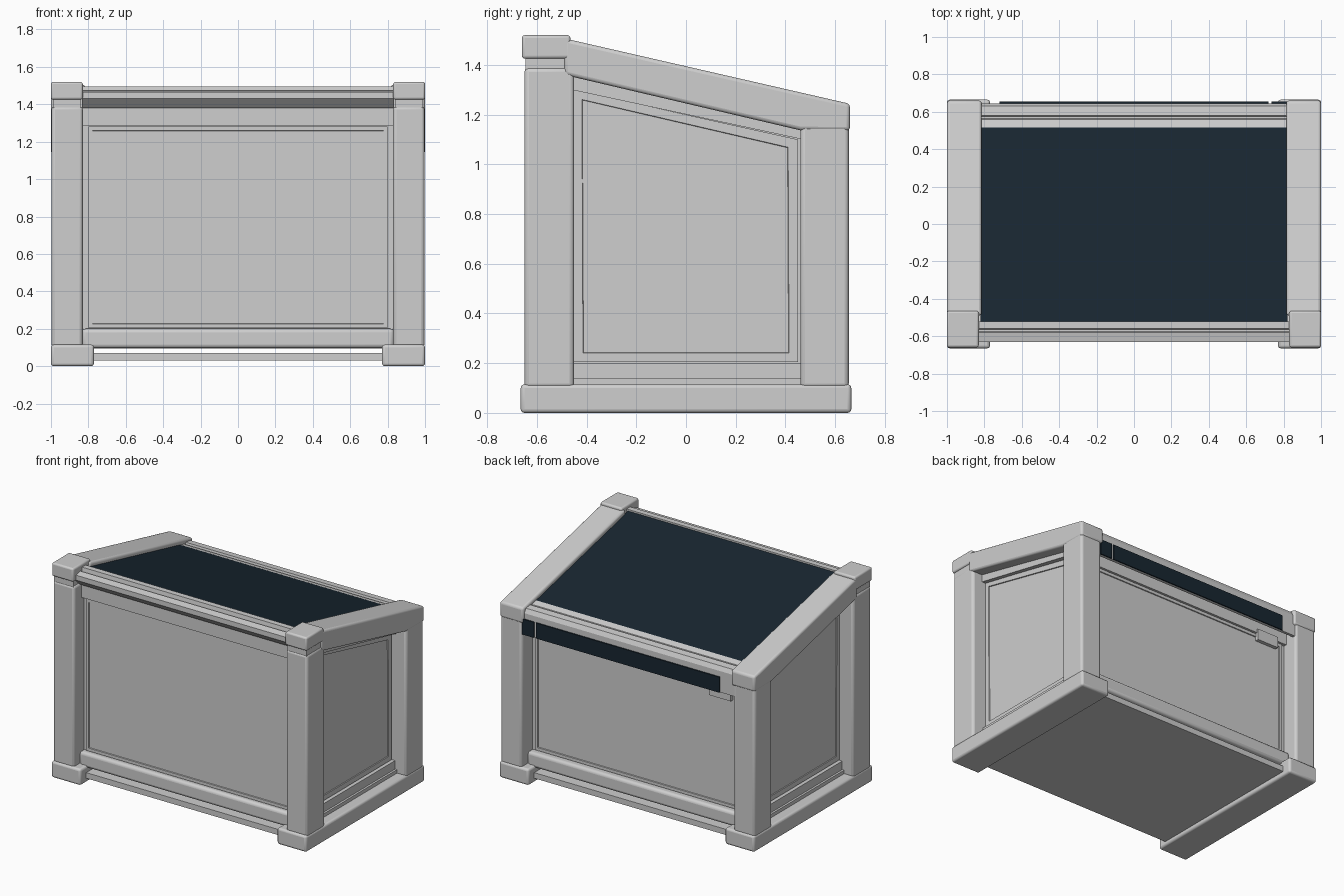
import bpy, bmesh
from mathutils import Vector

if "Cube" in bpy.data.objects:
    bpy.data.objects.remove(bpy.data.objects["Cube"])


def material(name, color):
    m = bpy.data.materials.new(name)
    m.use_nodes = True
    m.diffuse_color = (*color, 1)
    m.node_tree.nodes["Principled BSDF"].inputs["Base Color"].default_value = (*color, 1)
    return m


GREY = material("light_grey", (0.62, 0.62, 0.62))
NAVY = material("dark_navy", (0.009, 0.019, 0.03))


def finish(name, bm, mat, bevel):
    bmesh.ops.recalc_face_normals(bm, faces=bm.faces)
    mesh = bpy.data.meshes.new(name)
    bm.to_mesh(mesh)
    bm.free()
    mesh.materials.append(mat)
    ob = bpy.data.objects.new(name, mesh)
    bpy.context.collection.objects.link(ob)
    if bevel:
        mod = ob.modifiers.new("Bevel", "BEVEL")
        mod.width, mod.segments = bevel, 3
        bpy.context.view_layer.objects.active = ob
        ob.select_set(True)
        bpy.ops.object.shade_smooth_by_angle()
        ob.select_set(False)
    return ob


def slab(name, points, offset, mat=GREY, bevel=0, inset=0, depth=0.006):
    """Extrude a polygon by offset, optionally with a recessed inner field."""
    bm = bmesh.new()
    face = bm.faces.new([bm.verts.new(p) for p in points])
    out = bmesh.ops.extrude_face_region(bm, geom=[face], use_keep_orig=True)["geom"]
    bmesh.ops.translate(bm, vec=Vector(offset),
                        verts=[g for g in out if isinstance(g, bmesh.types.BMVert)])
    bmesh.ops.recalc_face_normals(bm, faces=bm.faces)
    if inset:
        way = Vector(offset).normalized()
        outer = [f for f in bm.faces if f.normal.dot(way) > 0.99]
        bmesh.ops.inset_region(bm, faces=outer, thickness=inset)
        bmesh.ops.inset_region(bm, faces=outer, thickness=0.003, depth=-depth)
    return finish(name, bm, mat, bevel)


def prism(name, profile, x0, x1, mat=GREY, **kw):
    """Side profile in (y, z), swept from x0 to x1."""
    return slab(name, [(x0, y, z) for y, z in profile], (x1 - x0, 0, 0), mat, **kw)


def box(name, x0, x1, y0, y1, z0, z1, mat=GREY, **kw):
    return prism(name, [(y0, z0), (y1, z0), (y1, z1), (y0, z1)], x0, x1, mat, **kw)


def slope(y, drop=0):
    """Height of the sloping roof line at y, lowered by drop."""
    return 1.5 - 0.229 * (y + 0.46) - drop


# Cabinet core and floor plate, with an open slot between them
prism("cabinet_body", [(-0.54, 0.095), (0.535, 0.095), (0.535, slope(0.535, 0.07)),
                       (-0.54, slope(-0.54, 0.07))], -0.87, 0.87)
box("floor_plate", -0.8, 0.8, -0.6, 0.6, 0.03, 0.07)

# Frame at each side
for s, side in ((1, "left"), (-1, "right")):
    def span(a, b):
        return (a * s, b * s)

    box(f"{side}_skid", *span(0.77, 1), -0.665, 0.665, 0, 0.115, bevel=0.015)
    box(f"{side}_front_post", *span(0.83, 0.997), -0.65, -0.45, 0.1, 1.39, bevel=0.018)
    box(f"{side}_rear_post", *span(0.83, 0.997), 0.46, 0.655, 0.1, 1.165, bevel=0.018)
    box(f"{side}_corner_cap", *span(0.83, 1), -0.66, -0.465, 1.425, 1.52, bevel=0.012)
    box(f"{side}_cap_neck", *span(0.84, 0.99), -0.645, -0.47, 1.38, 1.43)
    prism(f"{side}_roof_rail", [(-0.49, slope(-0.49)), (0.66, slope(0.66)),
                                (0.66, 1.135), (0.46, 1.137), (-0.49, 1.36)],
          *span(0.815, 1), bevel=0.015)
    # Sloped side panel, its header and sill
    prism(f"{side}_side_panel", [(-0.45, 0.205), (0.45, 0.205), (0.45, 1.1), (-0.45, 1.3)],
          *span(0.865, 0.89), inset=0.05)
    prism(f"{side}_side_header", [(-0.46, 1.3), (0.47, 1.1), (0.47, 1.14), (-0.46, 1.36)],
          *span(0.865, 0.92))
    box(f"{side}_side_sill", *span(0.865, 0.91), -0.46, 0.47, 0.1, 0.2)
    box(f"{side}_sill_lip", *span(0.9, 0.925), -0.46, 0.47, 0.11, 0.14)

# Front and rear panels with recessed fields, and a rounded sill below each
for end, s, y, top in (("front", -1, 0.56, 1.28), ("rear", 1, 0.55, 1.02)):
    slab(f"{end}_panel", [(x, s * (y - 0.02), z) for x, z in
                          ((-0.8, 0.205), (0.8, 0.205), (0.8, top), (-0.8, top))],
         (0, s * 0.02, 0), inset=0.03)
    box(f"{end}_sill", -0.835, 0.835, *sorted((s * 0.52, s * 0.59)), 0.096, 0.2, bevel=0.02)

# Front header and stepped top rail
box("front_header", -0.835, 0.835, -0.57, -0.53, 1.285, 1.39)
prism("front_top_rail", [(-0.52, 1.38), (-0.58, 1.38), (-0.63, 1.43), (-0.63, 1.465),
                         (-0.58, 1.475), (-0.575, 1.465), (-0.565, 1.465), (-0.56, 1.495),
                         (-0.52, 1.495)], -0.835, 0.835)

# Rear top rail with a groove behind the roof and a thin hanging lip
prism("rear_top_rail", [(0.515, 1.13), (0.615, 1.13), (0.625, 1.055), (0.645, 1.055),
                        (0.645, 1.205), (0.63, 1.235), (0.58, 1.24), (0.575, 1.22),
                        (0.565, 1.22), (0.56, 1.235), (0.515, 1.247)], -0.835, 0.835)
box("rear_header", -0.835, 0.835, 0.52, 0.56, 1.025, 1.14)

# Dark plates on the rear lip, and a small box tucked behind it
box("rear_strip", -0.72, 0.72, 0.645, 0.654, 1.055, 1.165, NAVY)
box("rear_strip_end", 0.735, 0.83, 0.645, 0.654, 1.055, 1.165, NAVY)
box("junction_box", -0.75, -0.58, 0.54, 0.57, 0.97, 1.05)

# Sloping dark roof sheet
prism("roof_sheet", [(-0.525, slope(-0.525, 0.03)), (0.515, slope(0.515, 0.03)),
                     (0.515, slope(0.515, 0.07)), (-0.525, slope(-0.525, 0.07))],
      -0.82, 0.82, NAVY)
